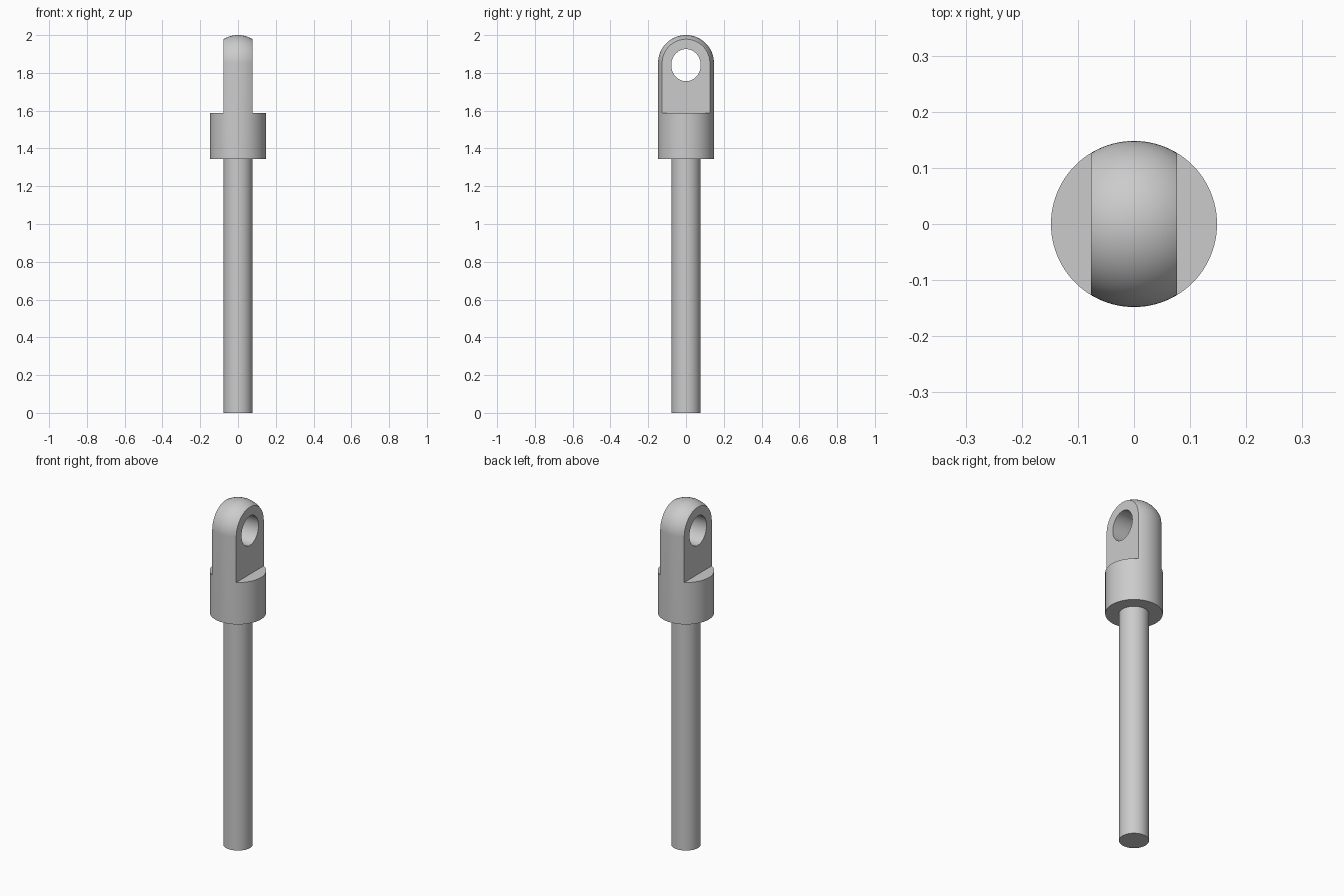
import bpy
from math import sin, cos, pi, radians

SEGMENTS = 96
SHAFT_R, HEAD_R = 0.077, 0.148
HEAD_BASE, SHOULDER, DOME_Z = 1.345, 1.588, 1.852

default = bpy.data.objects.get("Cube")
if default:
    bpy.data.objects.remove(default, do_unlink=True)

steel = bpy.data.materials.new("grey steel")
steel.use_nodes = True
grey = (0.6, 0.6, 0.6, 1)
steel.diffuse_color = grey
steel.node_tree.nodes["Principled BSDF"].inputs["Base Color"].default_value = grey


def lathe(name, profile):
    """Turn a (radius, height) profile around z, closing both ends."""
    verts = [(r * cos(2 * pi * i / SEGMENTS), r * sin(2 * pi * i / SEGMENTS), z)
             for r, z in profile for i in range(SEGMENTS)]
    faces = [(k * SEGMENTS + i, k * SEGMENTS + (i + 1) % SEGMENTS,
              (k + 1) * SEGMENTS + (i + 1) % SEGMENTS, (k + 1) * SEGMENTS + i)
             for k in range(len(profile) - 1) for i in range(SEGMENTS)]
    faces.append(tuple(reversed(range(SEGMENTS))))
    faces.append(tuple(range(len(verts) - SEGMENTS, len(verts))))
    mesh = bpy.data.meshes.new(name)
    mesh.from_pydata(verts, [], faces)
    mesh.materials.append(steel)
    obj = bpy.data.objects.new(name, mesh)
    bpy.context.collection.objects.link(obj)
    return obj


def activate(obj):
    bpy.ops.object.select_all(action='DESELECT')
    obj.select_set(True)
    bpy.context.view_layer.objects.active = obj


def cut(target, cutter):
    """Subtract the cutter, then discard it."""
    cutter.hide_render = True
    mod = target.modifiers.new("cut", 'BOOLEAN')
    mod.operation, mod.solver, mod.object = 'DIFFERENCE', 'EXACT', cutter
    activate(target)
    bpy.ops.object.modifier_apply(modifier=mod.name)
    bpy.data.objects.remove(cutter, do_unlink=True)


# Straight round shaft
shaft = lathe("shaft", [(SHAFT_R, 0), (SHAFT_R, HEAD_BASE + 0.02)])

# Domed head, turned as one piece with the collar
dome = [(HEAD_R * cos(a), DOME_Z + HEAD_R * sin(a))
        for a in (radians(89.5) * i / 24 for i in range(25))]
head = lathe("eye_head", [(HEAD_R, HEAD_BASE)] + dome)

# Flats milled on both sides, leaving the collar shoulders
for side in (-1, 1):
    bpy.ops.mesh.primitive_cube_add(
        size=1, location=(side * (SHAFT_R + 0.25), 0, SHOULDER + 0.5))
    cutter = bpy.context.object
    cutter.scale = (0.5, 1, 1)
    cut(head, cutter)

# Cross hole through the flats
bpy.ops.mesh.primitive_cylinder_add(
    vertices=64, radius=1, depth=1, location=(0, 0, 1.841),
    rotation=(0, pi / 2, 0))
hole = bpy.context.object
hole.scale = (0.085, 0.078, 1)
cut(head, hole)

for obj in (shaft, head):
    activate(obj)
    bpy.ops.object.shade_smooth_by_angle(angle=radians(30))
